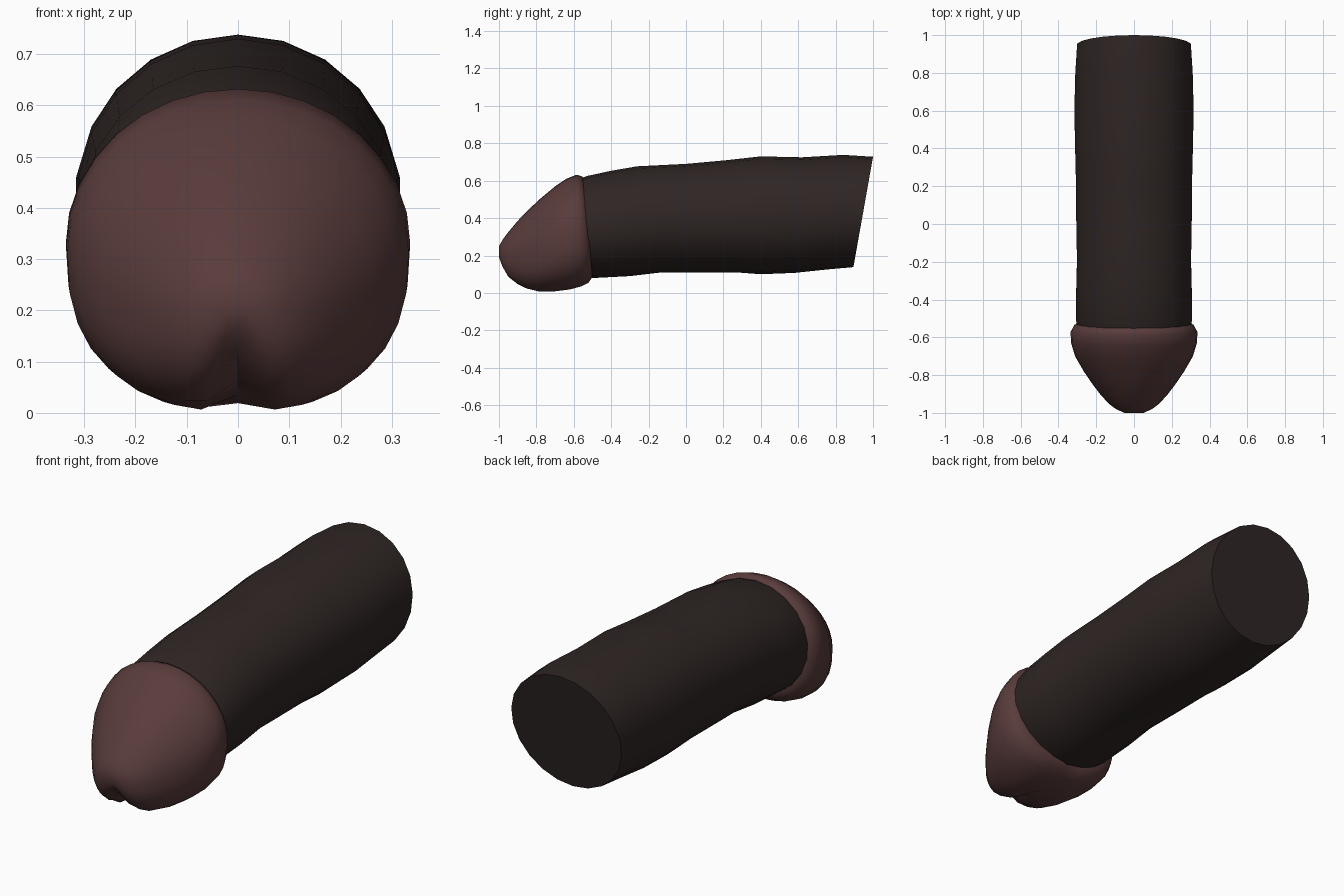
import bpy, bmesh, math

if "Cube" in bpy.data.objects:
    bpy.data.objects.remove(bpy.data.objects["Cube"])


def material(name, rgb):
    m = bpy.data.materials.new(name)
    m.diffuse_color = (*rgb, 1)
    m.use_nodes = True
    m.node_tree.nodes["Principled BSDF"].inputs["Base Color"].default_value = m.diffuse_color
    return m


def loft(name, rings, sides, low_power, mat, cap_start, cap_end):
    """Rings: (top y, top z, bottom y, bottom z, half width, cleft depth)."""
    bm = bmesh.new()
    loops = []
    for yt, zt, yb, zb, w, cleft in rings:
        loop = []
        for i in range(sides):
            a = 2 * math.pi * i / sides
            s, c = math.sin(a), math.cos(a)
            p = 2 / (low_power if c < 0 else 2)
            x = w * math.copysign(abs(s) ** p, s)
            v = math.copysign(abs(c) ** p, c)
            t = (1 - v) / 2
            y, z = yt + (yb - yt) * t, zt + (zb - zt) * t
            if c < 0:
                z += cleft * math.exp(-(x / 0.045) ** 2)
            loop.append(bm.verts.new((x, y, z)))
        loops.append(loop)
    for a, b in zip(loops, loops[1:]):
        for i in range(sides):
            j = (i + 1) % sides
            bm.faces.new((a[i], a[j], b[j], b[i]))
    if cap_start:
        bm.faces.new(loops[0])
    if cap_end:
        bm.faces.new(loops[-1])
    bmesh.ops.recalc_face_normals(bm, faces=bm.faces)
    me = bpy.data.meshes.new(name)
    bm.to_mesh(me)
    bm.free()
    me.materials.append(mat)
    ob = bpy.data.objects.new(name, me)
    bpy.context.collection.objects.link(ob)
    bpy.ops.object.select_all(action='DESELECT')
    ob.select_set(True)
    bpy.context.view_layer.objects.active = ob
    bpy.ops.object.shade_smooth_by_angle(angle=math.radians(50))
    return ob


dark = material("dark_brown", (0.028, 0.019, 0.018))
rosy = material("rosy_brown", (0.100, 0.045, 0.044))

# Long shaft with a slanted flat base
loft("shaft", [
    (-0.57, 0.61, -0.53, 0.08, 0.30, 0),
    (-0.53, 0.625, -0.49, 0.08, 0.31, 0),
    (-0.40, 0.653, -0.30, 0.09, 0.309, 0),
    (-0.26, 0.677, -0.13, 0.11, 0.305, 0),
    (0.00, 0.69, 0.05, 0.11, 0.309, 0),
    (0.22, 0.71, 0.27, 0.11, 0.311, 0),
    (0.40, 0.73, 0.40, 0.10, 0.315, 0),
    (0.62, 0.725, 0.58, 0.107, 0.319, 0),
    (0.84, 0.738, 0.75, 0.125, 0.314, 0),
    (1.00, 0.728, 0.895, 0.138, 0.304, 0),
], 22, 2.0, dark, False, True)

# Rounded tip with a cleft underneath and a rim at the back
loft("tip", [
    (-1.00, 0.25, -1.00, 0.18, 0.05, 0.01),
    (-0.98, 0.285, -0.98, 0.12, 0.095, 0.04),
    (-0.95, 0.325, -0.95, 0.07, 0.135, 0.06),
    (-0.90, 0.385, -0.90, 0.034, 0.18, 0.065),
    (-0.85, 0.438, -0.85, 0.010, 0.218, 0.055),
    (-0.78, 0.503, -0.78, 0.0, 0.266, 0.035),
    (-0.70, 0.57, -0.70, 0.004, 0.312, 0.015),
    (-0.64, 0.61, -0.62, 0.014, 0.333, 0.01),
    (-0.585, 0.632, -0.56, 0.030, 0.336, 0.015),
    (-0.555, 0.623, -0.52, 0.050, 0.318, 0.02),
    (-0.545, 0.60, -0.50, 0.088, 0.295, 0.0),
], 32, 2.5, rosy, True, True)
